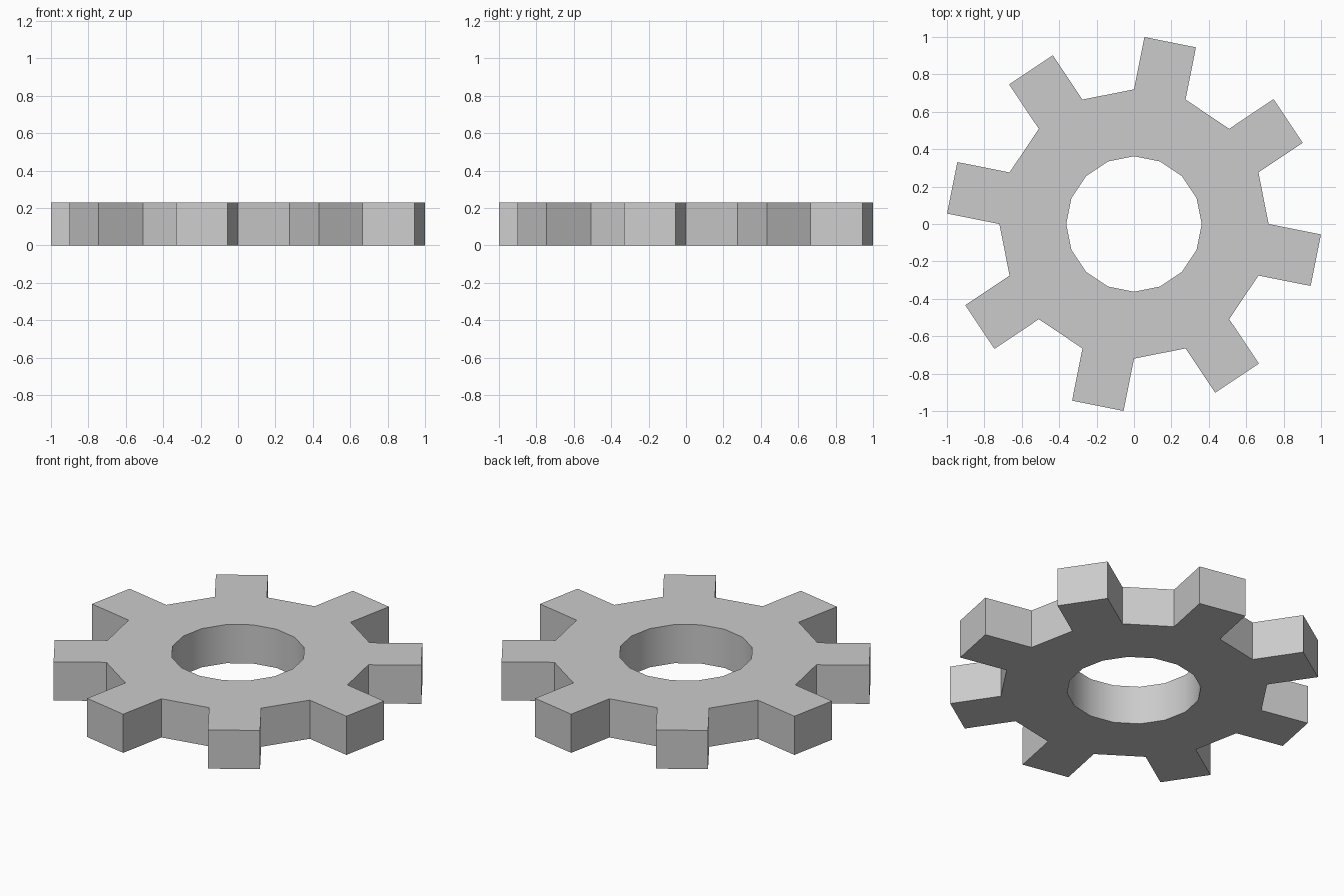
import bpy, bmesh
from math import pi, cos, sin
from mathutils import Vector

if "Cube" in bpy.data.objects:
    bpy.data.objects.remove(bpy.data.objects["Cube"])

SIDES, HOLE_R, ROOT_R, TOOTH, HEIGHT = 16, 0.362, 0.72, 0.285, 0.23

bm = bmesh.new()

def ring(radius):
    return [bm.verts.new((radius * cos(2 * pi * i / SIDES),
                          radius * sin(2 * pi * i / SIDES), 0)) for i in range(SIDES)]

# flat ring with a parallel-sided tooth on every second side
inner, outer = ring(HOLE_R), ring(ROOT_R)
for i in range(SIDES):
    j = (i + 1) % SIDES
    bm.faces.new((inner[i], outer[i], outer[j], inner[j]))
    if i % 2:
        a = 2 * pi * (i + 0.5) / SIDES
        out = Vector((cos(a), sin(a), 0)) * TOOTH
        tips = [bm.verts.new(outer[k].co + out) for k in (i, j)]
        bm.faces.new((outer[i], tips[0], tips[1], outer[j]))

# thickness: keep the base faces and raise a copy
res = bmesh.ops.extrude_face_region(bm, geom=bm.faces[:], use_keep_orig=True)
bmesh.ops.translate(bm, vec=(0, 0, HEIGHT),
                    verts=[g for g in res["geom"] if isinstance(g, bmesh.types.BMVert)])
bmesh.ops.recalc_face_normals(bm, faces=bm.faces[:])

mesh = bpy.data.meshes.new("gear")
bm.to_mesh(mesh)
bm.free()
gear = bpy.data.objects.new("gear", mesh)
bpy.context.collection.objects.link(gear)

# smooth bore, crisp teeth
bpy.context.view_layer.objects.active = gear
gear.select_set(True)
bpy.ops.object.shade_smooth_by_angle(angle=pi / 6)
